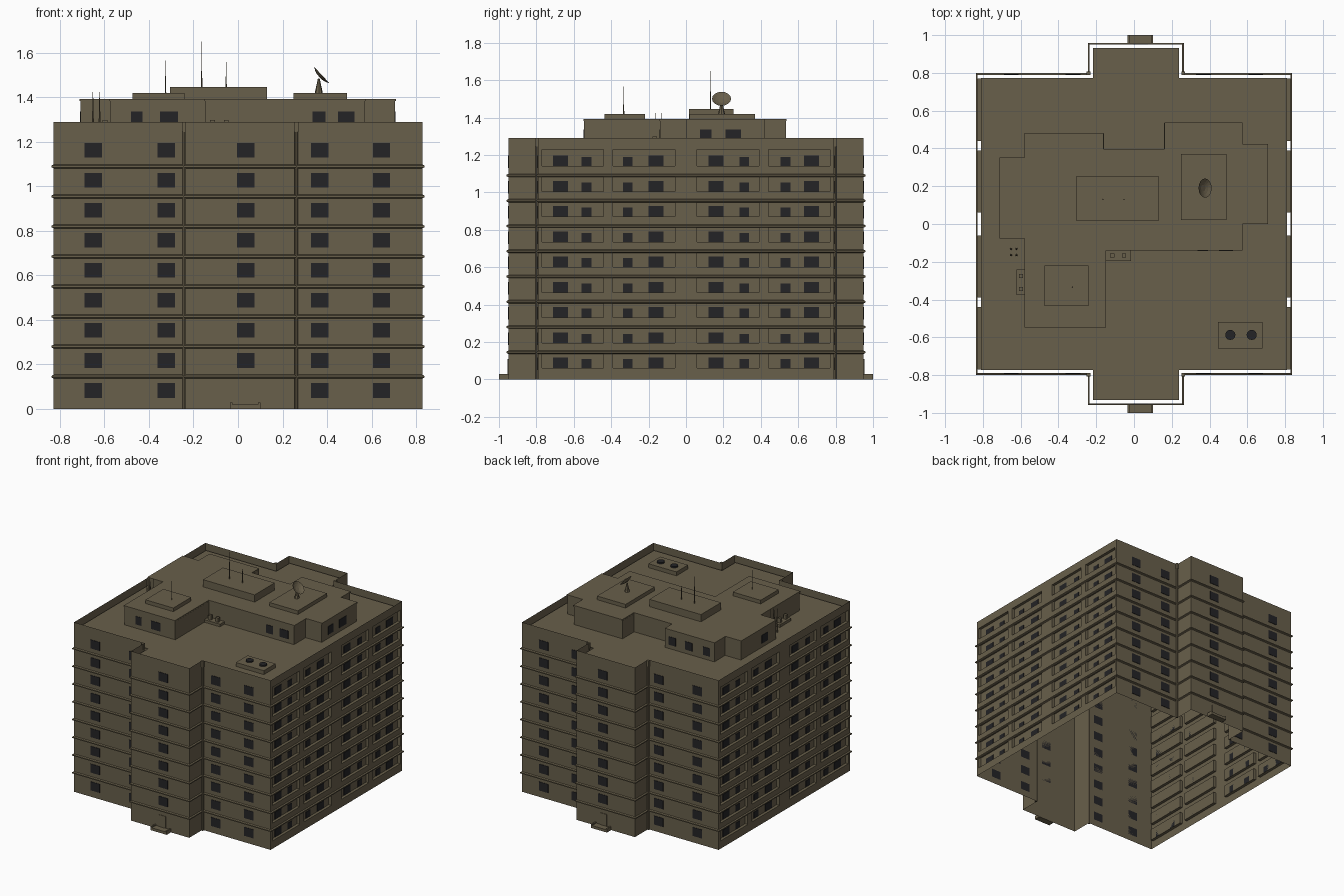
import bpy, bmesh, math
from mathutils import Vector, Matrix

if "Cube" in bpy.data.objects:
    bpy.data.objects.remove(bpy.data.objects["Cube"])


def material(name, rgb):
    m = bpy.data.materials.new(name)
    m.diffuse_color = (*rgb, 1)
    m.use_nodes = True
    m.node_tree.nodes["Principled BSDF"].inputs["Base Color"].default_value = m.diffuse_color
    return m


BROWN = material("brown concrete", (0.14, 0.115, 0.07))
DARK = material("dark glass", (0.017, 0.017, 0.019))

X, Y, H, ROOF = 0.828, 0.79, 1.29, 1.245
WL, WR, WY = -0.235, 0.255, 0.95       # central wing
FLOORS, STEP = 9, 0.135


def finish(bm, name, mat=BROWN, fix=True):
    if fix:
        bmesh.ops.recalc_face_normals(bm, faces=bm.faces)
    me = bpy.data.meshes.new(name)
    bm.to_mesh(me)
    bm.free()
    me.materials.append(mat)
    ob = bpy.data.objects.new(name, me)
    bpy.context.collection.objects.link(ob)
    return ob


def add_box(bm, x0, x1, y0, y1, z0, z1):
    c = Vector(((x0 + x1) / 2, (y0 + y1) / 2, (z0 + z1) / 2))
    s = Matrix.Diagonal((abs(x1 - x0), abs(y1 - y0), abs(z1 - z0), 1))
    bmesh.ops.create_cube(bm, size=1, matrix=Matrix.Translation(c) @ s)


def add_rod(bm, x, y, z0, z1, r0, r1=None, n=8):
    bmesh.ops.create_cone(bm, cap_ends=True, segments=n, radius1=r0,
                          radius2=r0 if r1 is None else r1, depth=z1 - z0,
                          matrix=Matrix.Translation((x, y, (z0 + z1) / 2)))


def add_prism(bm, pts, z0, z1):
    lo = [bm.verts.new((x, y, z0)) for x, y in pts]
    hi = [bm.verts.new((x, y, z1)) for x, y in pts]
    for i in range(len(pts)):
        j = (i + 1) % len(pts)
        bm.faces.new((lo[i], lo[j], hi[j], hi[i]))
    bm.faces.new(hi)
    bm.faces.new(lo[::-1])


def plan(d):
    """Cross-shaped building outline grown by d, anticlockwise."""
    x, y, w, l, r = X + d, Y + d, WY + d, WL - d, WR + d
    return [(-x, -y), (l, -y), (l, -w), (r, -w), (r, -y), (x, -y),
            (x, y), (r, y), (r, w), (l, w), (l, y), (-x, y)]


# front and back walls, open shell with parapet
bm = bmesh.new()
p = plan(0)
for run in (p[:6], p[6:]):
    for a, b in zip(run, run[1:]):
        bm.faces.new([bm.verts.new(v) for v in
                      ((*a, 0), (*b, 0), (*b, H), (*a, H))])
finish(bm, "front_and_back_walls", fix=False)

# side walls with recessed balconies
bays = [(-0.77, -0.44), (-0.39, -0.06), (0.06, 0.39), (0.44, 0.77)]
ys = [-Y] + [v for b in bays for v in b] + [Y]
zs = [0] + [v for i in range(FLOORS) for v in (0.06 + STEP * i, 0.149 + STEP * i)] + [H]
DEPTH = 0.022
for s, name in ((1, "right_wall"), (-1, "left_wall")):
    bm = bmesh.new()

    def quad(pts):
        pts = pts if s > 0 else pts[::-1]
        bm.faces.new([bm.verts.new((s * x, y, z)) for x, y, z in pts])

    for i, (a, b) in enumerate(zip(ys, ys[1:])):
        for j, (c, d) in enumerate(zip(zs, zs[1:])):
            inset = i % 2 and j % 2
            x = X - DEPTH if inset else X
            quad([(x, a, c), (x, b, c), (x, b, d), (x, a, d)])
            if inset:
                o = [(a, c), (b, c), (b, d), (a, d)]
                for k in range(4):
                    e, f = o[k], o[(k + 1) % 4]
                    quad([(X, *e), (X, *f), (x, *f), (x, *e)])
    finish(bm, name, fix=False)

# main roof, slightly smaller than the walls
bm = bmesh.new()
add_prism(bm, plan(-0.018), ROOF - 0.004, ROOF)
finish(bm, "main_roof")

# ledges around every floor
bm = bmesh.new()
for i in range(FLOORS - 1):
    z = 0.145 + STEP * i
    rings = [[bm.verts.new((x, y, z + dz)) for x, y in plan(d)]
             for d, dz in ((0, -0.009), (0.009, -0.004), (0.009, 0.004), (0, 0.009))]
    for lo, hi in zip(rings, rings[1:]):
        for k in range(12):
            m = (k + 1) % 12
            bm.faces.new((lo[k], lo[m], hi[m], hi[k]))
finish(bm, "floor_ledges", fix=False)

# windows
bm = bmesh.new()
T = 0.003
for i in range(FLOORS):
    z = 0.05 + STEP * i
    for s in (-1, 1):
        for x in (-0.65, -0.323, 0.035, 0.368, 0.645):
            wing = x == 0.035
            if wing and i == 0:
                continue
            y = WY if wing else Y
            add_box(bm, x - 0.039, x + 0.039, s * y, s * (y + T), z, z + 0.066)
        for m in (-1, 1):
            for a, b, h in ((0.12, 0.2, 0.055), (0.285, 0.338, 0.048),
                            (0.505, 0.558, 0.048), (0.63, 0.71, 0.055)):
                x = X - DEPTH
                add_box(bm, s * x, s * (x + T), m * a, m * b, z + 0.011, z + 0.011 + h)
# penthouse windows
for a, b, y, s in ((-0.48, -0.43, -0.545, -1), (-0.35, -0.27, -0.545, -1),
                   (0.335, 0.393, -0.14, -1), (0.45, 0.523, -0.14, -1),
                   (-0.54, -0.48, 0.48, 1), (-0.39, -0.33, 0.48, 1), (-0.25, -0.19, 0.48, 1)):
    add_box(bm, a, b, y, y + s * T, 1.275, 1.337)
for x, s, a, b in ((0.705, 1, 0.075, 0.135), (0.705, 1, 0.21, 0.295), (-0.707, -1, 0.03, 0.1)):
    add_box(bm, x, x + s * T, a, b, 1.275, 1.337)
finish(bm, "windows", DARK)

# doors and steps
bm = bmesh.new()
for s in (-1, 1):
    add_box(bm, 0.0, 0.057, s * WY, s * (WY + 0.004), 0.02, 0.11)
    add_box(bm, -0.035, 0.1, s * WY, s * 1.0, 0, 0.02)
    for x in (-0.035, 0.09):
        add_box(bm, x, x + 0.01, s * WY, s * 1.0, 0, 0.028)
finish(bm, "doors_and_steps")

# drain pipes with hoppers in the inner corners
bm = bmesh.new()
for s in (-1, 1):
    for x in (WL - 0.006, WR + 0.006):
        add_rod(bm, x, s * (Y + 0.007), 0, 1.25, 0.008)
        add_box(bm, x - 0.01, x + 0.01, s * Y, s * (Y + 0.018), 1.245, H)
finish(bm, "drain_pipes")

# penthouse with thin roof edge
outline = [(-0.575, 0.48), (-0.575, 0.35), (-0.707, 0.35), (-0.707, -0.075),
           (-0.575, -0.075), (-0.575, -0.545), (-0.147, -0.545), (-0.147, -0.14),
           (0.57, -0.14), (0.57, 0), (0.705, 0), (0.705, 0.42), (0.57, 0.42),
           (0.57, 0.535), (0.16, 0.535), (0.16, 0.395), (-0.16, 0.395), (-0.16, 0.48)]
bm = bmesh.new()
add_prism(bm, outline, ROOF, 1.383)
add_prism(bm, [(x * 1.006, y * 1.006) for x, y in outline], 1.383, 1.392)
finish(bm, "penthouse")

# raised roof blocks and low service platforms
bm = bmesh.new()
add_box(bm, -0.305, 0.13, 0.015, 0.255, 1.39, 1.447)
add_box(bm, 0.25, 0.49, 0.02, 0.37, 1.39, 1.42)
add_box(bm, -0.475, -0.24, -0.435, -0.22, 1.39, 1.42)
add_box(bm, 0.445, 0.68, -0.66, -0.52, ROOF, 1.275)
add_box(bm, -0.623, -0.575, -0.375, -0.24, ROOF, 1.265)
add_box(bm, -0.147, -0.015, -0.195, -0.14, ROOF, 1.265)
finish(bm, "roof_blocks")

# vents
bm = bmesh.new()
for x in (0.51, 0.623):
    add_rod(bm, x, -0.587, 1.275, 1.285, 0.027, n=12)
finish(bm, "fan_vents", DARK)
bm = bmesh.new()
for x, y in ((-0.598, -0.275), (-0.598, -0.345), (-0.115, -0.167), (-0.053, -0.167)):
    add_box(bm, x - 0.011, x + 0.011, y - 0.011, y + 0.011, 1.265, 1.298)
finish(bm, "small_vents")

# antennas and rod cluster
bm = bmesh.new()
for x, y, z0, z1 in ((-0.163, 0.13, 1.447, 1.65), (-0.053, 0.13, 1.447, 1.56),
                     (-0.325, -0.333, 1.42, 1.565)):
    add_rod(bm, x, y, z0, z1, 0.003, 0.0015, 6)
for x in (-0.652, -0.622):
    for y in (-0.165, -0.132):
        add_rod(bm, x, y, ROOF, 1.425, 0.006, 0.001, 6)
finish(bm, "antennas")

# satellite dish: shallow bowl tilted towards +x, on a tapered stand
bm = bmesh.new()
add_rod(bm, 0.363, 0.19, 1.42, 1.485, 0.018, 0.004, 8)
finish(bm, "dish_stand")
bm = bmesh.new()
tilt = Matrix.Translation((0.365, 0.19, 1.49)) @ Matrix.Rotation(math.radians(47), 4, 'Y')
N = 16
rings = [[bm.verts.new(tilt @ Vector((r * math.cos(2 * math.pi * k / N),
                                      r * math.sin(2 * math.pi * k / N), 6 * r * r)))
          for k in range(N)] for r in (0.017, 0.034, 0.051)]
for a, b in zip(rings, rings[1:]):
    for k in range(N):
        m = (k + 1) % N
        bm.faces.new((a[k], a[m], b[m], b[k]))
bm.faces.new(rings[0])
finish(bm, "satellite_dish")
